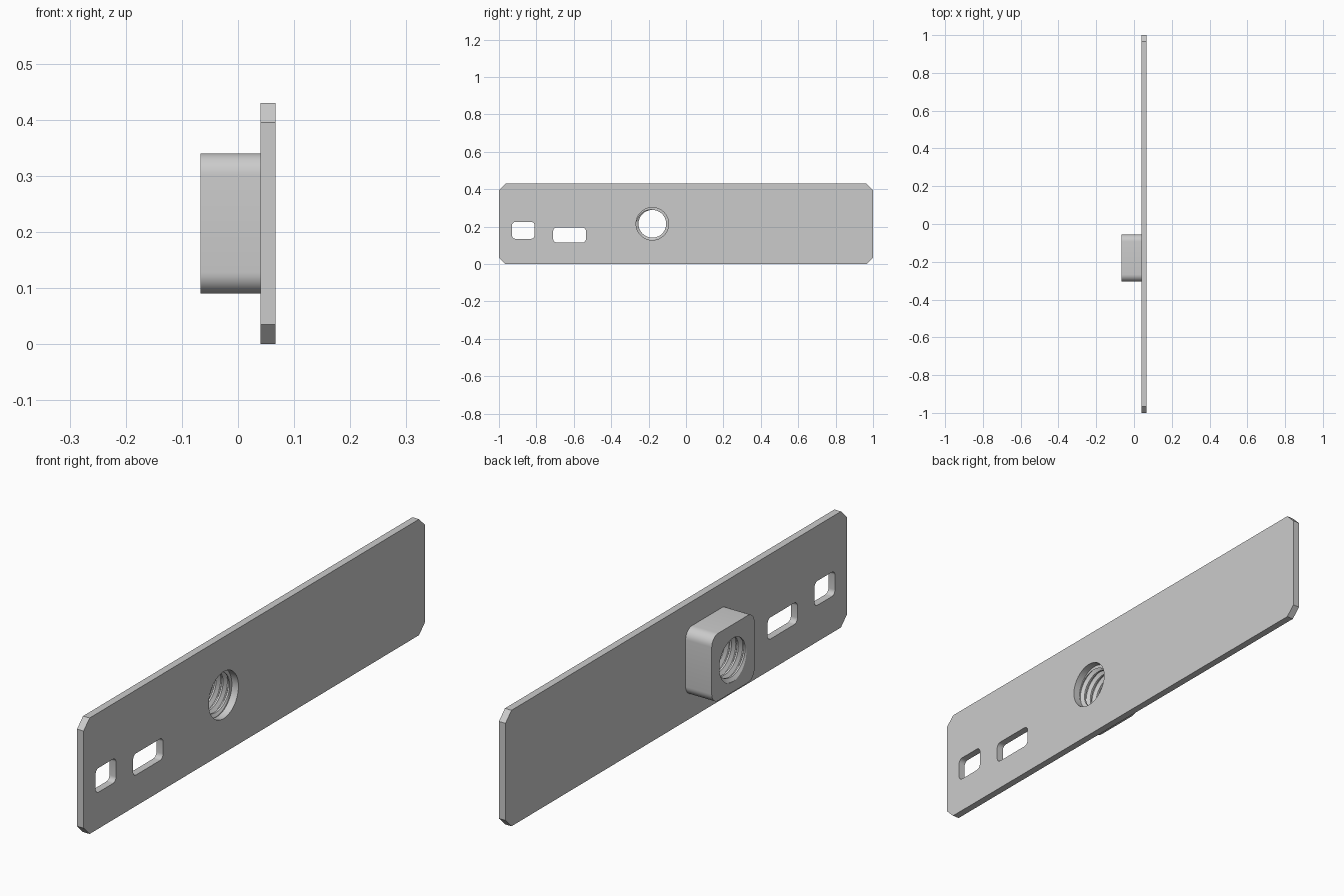
import bpy, bmesh, math
from mathutils import Vector

if "Cube" in bpy.data.objects:
    bpy.data.objects.remove(bpy.data.objects["Cube"], do_unlink=True)

steel = bpy.data.materials.new("plain grey steel")
steel.use_nodes = True
GREY = (0.6, 0.6, 0.6, 1)
steel.diffuse_color = GREY
steel.node_tree.nodes["Principled BSDF"].inputs["Base Color"].default_value = GREY

PLATE_BACK, PLATE_FRONT, NUT_END = 0.04, 0.067, -0.067
HOLE_Y, HOLE_Z = -0.18, 0.215
MAJOR, MINOR, PITCH, SEGS = 0.087, 0.074, 0.028, 64


def rounded_rect(y0, y1, z0, z1, r, steps):
    """Rectangle outline in y, z with rounded (or chamfered, steps=1) corners."""
    pts = []
    corners = [(y1 - r, z1 - r), (y0 + r, z1 - r), (y0 + r, z0 + r), (y1 - r, z0 + r)]
    for q, (cy, cz) in enumerate(corners):
        for i in range(steps + 1):
            a = math.pi / 2 * (q + i / steps)
            pts.append((cy + r * math.cos(a), cz + r * math.sin(a)))
    return pts


def circle(cy, cz, r):
    return [(cy + r * math.cos(2 * math.pi * i / SEGS),
             cz + r * math.sin(2 * math.pi * i / SEGS)) for i in range(SEGS)]


def add_wall(bm, loop, x0, x1):
    rings = [[bm.verts.new((x, y, z)) for y, z in loop] for x in (x0, x1)]
    for i in range(len(loop)):
        j = (i + 1) % len(loop)
        bm.faces.new((rings[0][i], rings[0][j], rings[1][j], rings[1][i]))


def cap_ends(bm, x0, x1):
    """Fill the open ends between the outer outline and the holes."""
    for x in (x0, x1):
        edges = [e for e in bm.edges if len(e.link_faces) == 1
                 and all(abs(v.co.x - x) < 1e-5 for v in e.verts)]
        bmesh.ops.triangle_fill(bm, edges=edges, use_beauty=True, normal=Vector((1, 0, 0)))


def finish(bm, name):
    bmesh.ops.recalc_face_normals(bm, faces=bm.faces[:])
    mesh = bpy.data.meshes.new(name)
    bm.to_mesh(mesh)
    bm.free()
    mesh.materials.append(steel)
    obj = bpy.data.objects.new(name, mesh)
    bpy.context.collection.objects.link(obj)
    bpy.ops.object.select_all(action='DESELECT')
    obj.select_set(True)
    bpy.context.view_layer.objects.active = obj
    bpy.ops.object.shade_smooth_by_angle(angle=math.radians(30))


def thread_radius(x, turn):
    """Trapezoid thread profile following a right-handed helix."""
    p = ((x - PLATE_BACK) / PITCH - turn) % 1
    p = min(p, 1 - p)
    t = min(max((p - 0.0625) / 0.3125, 0), 1)
    return MAJOR + (MINOR - MAJOR) * t


def add_thread(bm, x0, x1):
    """Threaded bore whose rows run along the helix and stop at both ends."""
    breaks = (-0.0625, 0.0625, 0.375, 0.625)
    rows = [k + b for k in range(-6, 4) for b in breaks]
    columns = []
    for s in range(SEGS):
        a = 2 * math.pi * s / SEGS
        turn = s / SEGS - 0.6
        col = []
        for row in rows:
            x = min(max(x1 + PITCH * (row + turn), x0), x1)
            r = thread_radius(x, turn)
            col.append(bm.verts.new((x, HOLE_Y + r * math.cos(a), HOLE_Z + r * math.sin(a))))
        columns.append(col)
    columns.append(columns[0][len(breaks):])
    for a, b in zip(columns, columns[1:]):
        for i in range(min(len(a), len(b)) - 1):
            bm.faces.new((a[i], a[i + 1], b[i + 1], b[i]))
    bmesh.ops.remove_doubles(bm, verts=bm.verts[:], dist=1e-6)


# Chamfered plate with two slots and a round hole
bm = bmesh.new()
for loop in (rounded_rect(-1, 1, 0, 0.43, 0.035, 1),
             rounded_rect(-0.93, -0.81, 0.135, 0.225, 0.018, 6),
             rounded_rect(-0.71, -0.535, 0.115, 0.195, 0.018, 6),
             circle(HOLE_Y, HOLE_Z, MAJOR)):
    add_wall(bm, loop, PLATE_BACK, PLATE_FRONT)
cap_ends(bm, PLATE_BACK, PLATE_FRONT)
finish(bm, "plate")

# Square nut with rounded corners and a threaded bore
bm = bmesh.new()
add_thread(bm, NUT_END, PLATE_BACK)
add_wall(bm, rounded_rect(-0.305, -0.055, 0.09, 0.34, 0.038, 8), NUT_END, PLATE_BACK)
cap_ends(bm, NUT_END, PLATE_BACK)
finish(bm, "square_nut")
